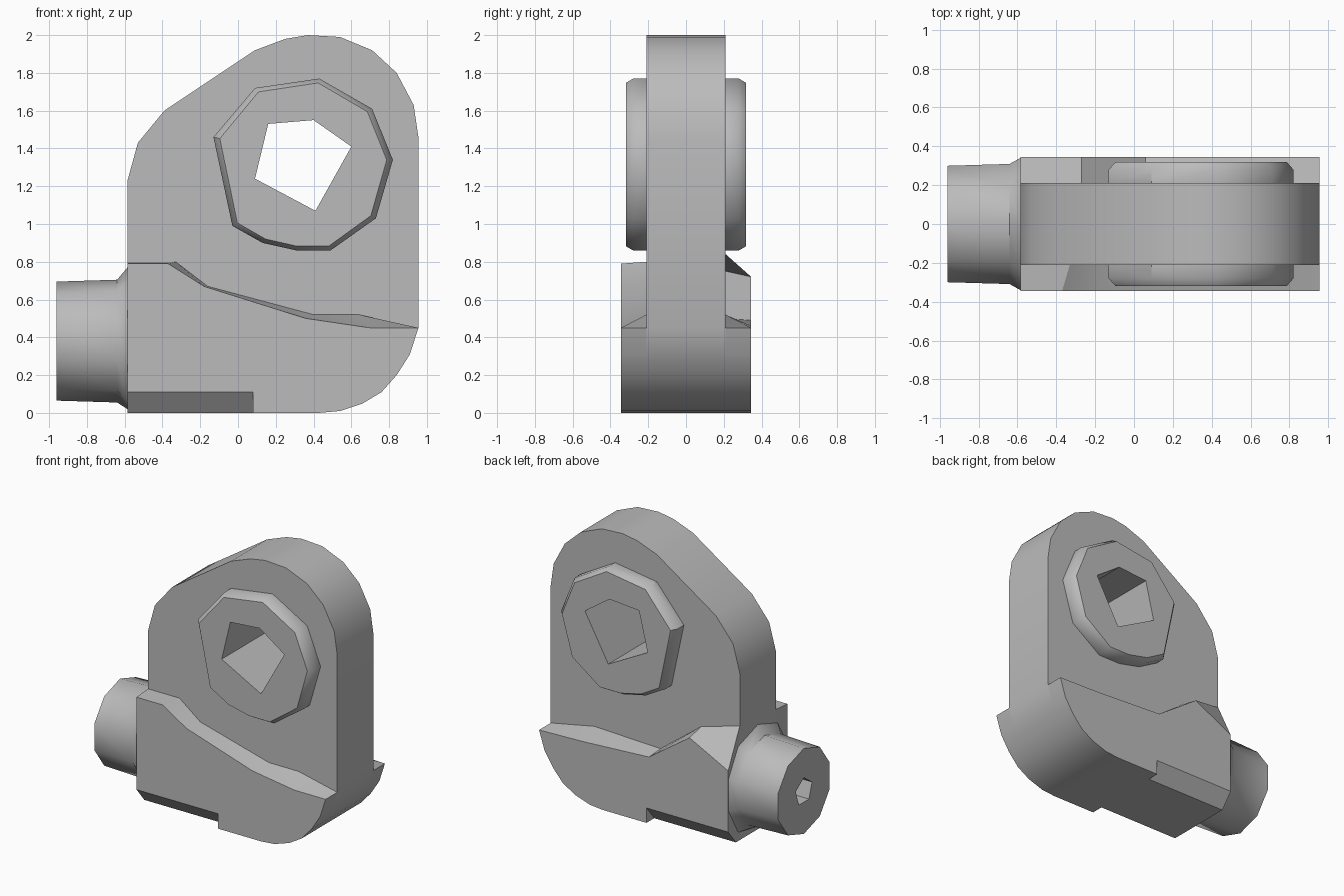
import bpy, bmesh
from math import sin, cos, radians

if "Cube" in bpy.data.objects:
    bpy.data.objects.remove(bpy.data.objects["Cube"])

# Single plain grey
grey = bpy.data.materials.new("plain_grey")
grey.use_nodes = True
colour = (0.5, 0.5, 0.5, 1)
grey.diffuse_color = colour
grey.node_tree.nodes["Principled BSDF"].inputs["Base Color"].default_value = colour


def select(ob):
    bpy.ops.object.select_all(action='DESELECT')
    ob.select_set(True)
    bpy.context.view_layer.objects.active = ob


def loft(name, rings, smooth=30):
    """Skin a row of equal-length rings and cap both ends."""
    bm = bmesh.new()
    rows = [[bm.verts.new(p) for p in ring] for ring in rings]
    n = len(rows[0])
    for a, b in zip(rows, rows[1:]):
        for i in range(n):
            j = (i + 1) % n
            bm.faces.new((a[i], a[j], b[j], b[i]))
    bm.faces.new(rows[0])
    bm.faces.new(rows[-1][::-1])
    bmesh.ops.recalc_face_normals(bm, faces=bm.faces)
    me = bpy.data.meshes.new(name)
    bm.to_mesh(me)
    bm.free()
    me.materials.append(grey)
    ob = bpy.data.objects.new(name, me)
    bpy.context.collection.objects.link(ob)
    select(ob)
    if smooth:
        bpy.ops.object.shade_smooth_by_angle(angle=radians(smooth))
    return ob


def at_y(profile, y):
    return [(x, y, z) for x, z in profile]


def at_x(profile, x):
    return [(x, y, z) for y, z in profile]


def cut(ob, cutter):
    mod = ob.modifiers.new("cut", 'BOOLEAN')
    mod.operation, mod.solver, mod.object = 'DIFFERENCE', 'EXACT', cutter
    select(ob)
    bpy.ops.object.modifier_apply(modifier=mod.name)


def drop(*cutters):
    for c in cutters:
        bpy.data.objects.remove(c)


# Upright plate with rounded shoulders and rounded lower corner
left_edge = -0.585
curve = [(left_edge, 0), (0.43, 0), (0.54, 0.01), (0.66, 0.05), (0.76, 0.11),
         (0.84, 0.2), (0.91, 0.31), (0.955, 0.45)]
upper = [(0.955, 1.46), (0.93, 1.63), (0.84, 1.8), (0.71, 1.92), (0.54, 1.99),
         (0.37, 2), (0.25, 1.98), (0.09, 1.92), (-0.39, 1.6), (-0.53, 1.43),
         (left_edge, 1.23)]
plate = loft("upright_plate", [at_y(curve + upper, -0.21), at_y(curve + upper, 0.21)])

# Thick lower cheeks with a sloping ledge
front_outer = [(0.7, 0.45), (0.36, 0.5), (-0.18, 0.67), (-0.37, 0.79), (left_edge, 0.79)]
front_inner = [(0.64, 0.52), (0.4, 0.52), (-0.16, 0.67), (-0.33, 0.8), (left_edge, 0.8)]
back_outer = [(0.6, 0.46), (0.06, 0.49), (-0.27, 0.72), (left_edge, 0.56)]
back_inner = [(0.6, 0.52), (0.06, 0.5), (-0.27, 0.75), (left_edge, 0.84)]
for name, side, outer, inner in (("front_cheek", -1, front_outer, front_inner),
                                 ("back_cheek", 1, back_outer, back_inner)):
    cheek = loft(name, [at_y(curve + outer, side * 0.345),
                        at_y(curve + inner, side * 0.21)])
    # Bevel along the left part of the bottom edge
    wedge = [(side * 0.255, 0), (side * 0.345, 0.11), (side * 0.4, 0.11),
             (side * 0.4, -0.05), (side * 0.255, -0.05)]
    cutter = loft("bevel_cutter", [at_x(wedge, -0.7), at_x(wedge, 0.08)], 0)
    cut(cheek, cutter)
    drop(cutter)

# Round bosses on both faces, pierced by a five-sided hole
outline = [(-0.13, 1.46), (0.09, 1.72), (0.43, 1.77), (0.71, 1.61), (0.82, 1.34),
           (0.73, 1.03), (0.49, 0.86), (0.31, 0.86), (0.13, 0.9), (-0.03, 0.99)]
face = [(0.35 + (x - 0.35) * 0.93, 1.31 + (z - 1.31) * 0.95) for x, z in outline]
hole = [(0.09, 1.24), (0.16, 1.53), (0.4, 1.55), (0.6, 1.41), (0.41, 1.07)]
drill = loft("hole_cutter", [at_y(hole, -0.5), at_y(hole, 0.5)], 0)
cut(plate, drill)
for name, side in (("front_boss", -1), ("back_boss", 1)):
    boss = loft(name, [at_y(outline, side * 0.21), at_y(outline, side * 0.28),
                       at_y(face, side * 0.318)], 40)
    cut(boss, drill)
drop(drill)


# Side stub with flared root and a socket in its end
def circle(r, n):
    return [(r * cos(radians(18 + 360 * i / n)), 0.38 + r * sin(radians(18 + 360 * i / n)))
            for i in range(n)]


root = [(max(-0.34, min(0.34, y)), max(0.02, min(0.78, z))) for y, z in circle(0.39, 10)]
stub = loft("side_stub", [at_x(circle(0.315, 10), -0.96),
                          at_x(circle(0.325, 10), -0.64),
                          at_x(root, left_edge)], 40)
socket = loft("socket_cutter", [at_x(circle(0.1, 5), -1.1), at_x(circle(0.1, 5), -0.66)], 0)
cut(stub, socket)
drop(socket)
